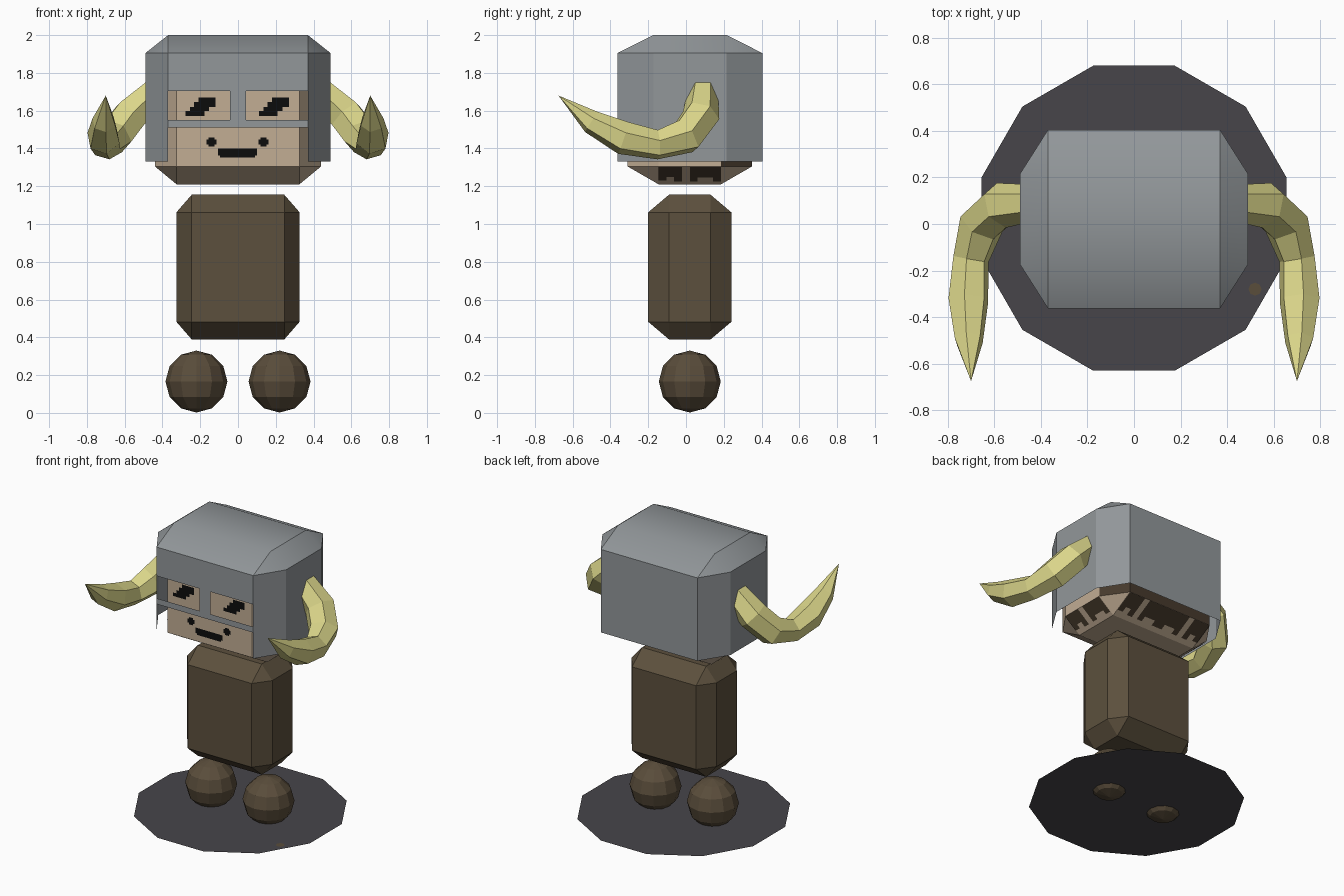
import bpy, bmesh, math
from mathutils import Vector, Matrix

cube = bpy.data.objects.get("Cube")
if cube:
    bpy.data.objects.remove(cube, do_unlink=True)


def material(name, code):
    # sRGB hex code to linear colour
    def lin(c):
        return c / 12.92 if c <= 0.04045 else ((c + 0.055) / 1.055) ** 2.4
    col = [lin(int(code[i:i + 2], 16) / 255) for i in range(0, 6, 2)] + [1.0]
    m = bpy.data.materials.new(name)
    m.use_nodes = True
    m.diffuse_color = col
    m.node_tree.nodes["Principled BSDF"].inputs["Base Color"].default_value = col
    return m


STEEL = material("steel grey", "92979a")
SKIN = material("tan skin", "c2ad94")
CLOTH = material("brown cloth", "5c503d")
BOOT = material("boot brown", "5a4d3b")
HORN = material("pale horn yellow", "dbd68a")
BLACK = material("black", "0c0c0c")
HAIR = material("dark hair", "463a2c")
BASE = material("dark base grey", "47454a")


def finish(name, bm, *mats):
    mesh = bpy.data.meshes.new(name)
    bm.to_mesh(mesh)
    bm.free()
    for m in mats:
        mesh.materials.append(m)
    ob = bpy.data.objects.new(name, mesh)
    bpy.context.collection.objects.link(ob)
    return ob


def chamfered_box(centre, outer, inner):
    # Box with every edge and corner cut: each vertex touches one outer plane
    bm = bmesh.new()
    for sx in (-1, 1):
        for sy in (-1, 1):
            for sz in (-1, 1):
                for axis in range(3):
                    p = [outer[i] if i == axis else inner[i] for i in range(3)]
                    bm.verts.new(Vector(centre) + Vector((p[0] * sx, p[1] * sy, p[2] * sz)))
    bmesh.ops.convex_hull(bm, input=bm.verts[:])
    bmesh.ops.dissolve_limit(bm, angle_limit=0.01, verts=bm.verts[:], edges=bm.edges[:])
    bmesh.ops.recalc_face_normals(bm, faces=bm.faces[:])
    return bm


def plates(name, quads, mat):
    # Loose flat quads, all turned away from the head centre
    bm = bmesh.new()
    for q in quads:
        f = bm.faces.new([bm.verts.new(p) for p in q])
        f.normal_update()
        if f.normal.dot(f.calc_center_median() - Vector((0, 0.02, 1.6))) < 0:
            f.normal_flip()
    return finish(name, bm, mat)


# Round base with a small fleck
bm = bmesh.new()
bmesh.ops.create_circle(bm, cap_ends=True, segments=12, radius=0.678,
                        matrix=Matrix.Translation((0, 0.025, 0.045)) @ Matrix.Rotation(math.pi / 12, 4, 'Z'))
finish("base_disc", bm, BASE)
bm = bmesh.new()
bmesh.ops.create_circle(bm, cap_ends=True, segments=8, radius=0.028,
                        matrix=Matrix.Translation((0.52, -0.28, 0.048)))
finish("base_fleck", bm, BOOT)

# Feet
for side, sx in (("left", 1), ("right", -1)):
    bm = bmesh.new()
    bmesh.ops.create_uvsphere(bm, u_segments=12, v_segments=6, radius=0.164,
                              matrix=Matrix.Translation((sx * 0.22, 0.02, 0.166)))
    finish(side + "_foot", bm, BOOT)

# Body
finish("body", chamfered_box((0, 0.02, 0.772), (0.326, 0.22, 0.383), (0.245, 0.11, 0.29)), CLOTH)

# Head: skin, with hair colour on the upright walls behind the cheeks
bm = chamfered_box((0, 0.02, 1.585), (0.44, 0.33, 0.375), (0.325, 0.165, 0.28))
for f in bm.faces:
    c = f.calc_center_median()
    if abs(f.normal.z) < 0.1 and c.y > 0.1:
        f.material_index = 1
finish("head", bm, SKIN, HAIR)

# Hair fringe: ragged locks hanging down the lower slopes of the head


def fringe(name, start, end, depths, edge):
    quads = []
    step = (end - start) / len(depths)
    for i, d in enumerate(depths):
        if d:
            a, b = start + i * step, start + (i + 1) * step
            quads.append([edge(a, 0), edge(b, 0), edge(b, d), edge(a, d)])
    plates(name, quads, HAIR)


locks = [0.75, 0.55, 0.8, 0, 0.8, 0.6, 0.6, 0.8]
for side, sx in (("left", 1), ("right", -1)):
    fringe(side + "_hair", -0.145, 0.185, locks,
           lambda u, t: (sx * (0.443 - 0.115 * t), u, 1.302 - 0.095 * t))
fringe("back_hair", -0.325, 0.325, locks + locks[::-1],
       lambda u, t: (u, 0.352 - 0.165 * t, 1.302 - 0.095 * t))

# Face details


def pixels(name, rects):
    y = -0.314
    plates(name, [[(a, y, c), (b, y, c), (b, y, d), (a, y, d)] for a, b, c, d in rects], BLACK)


for side, dx in (("left", 0), ("right", -0.388)):
    pixels(side + "_eye", [(a + dx, b + dx, c, d) for a, b, c, d in (
        (0.18, 0.27, 1.645, 1.67), (0.155, 0.27, 1.62, 1.645),
        (0.135, 0.235, 1.597, 1.62), (0.11, 0.21, 1.573, 1.597))])
pixels("mouth", [(-0.105, 0.1, 1.362, 1.4), (-0.095, 0.09, 1.352, 1.362)])
pixels("mouth_corners", [r for x in (-0.14, 0.135)
                         for r in ((x - 0.026, x + 0.026, 1.42, 1.448),
                                   (x - 0.015, x + 0.015, 1.409, 1.459))])

# Helmet: open shell with eye holes and an open mouth area cut in the front
bm = chamfered_box((0, 0.021, 1.6175), (0.49, 0.383, 0.3825), (0.37, 0.194, 0.2875))
bmesh.ops.delete(bm, geom=[f for f in bm.faces if min(v.co.z for v in f.verts) < 1.3],
                 context='FACES')


def front_faces():
    return [f for f in bm.faces if f.normal.y < -0.99]


for co, no in [((0, 0, z), (0, 0, 1)) for z in (1.51, 1.55, 1.705)] + \
              [((x, 0, 0), (1, 0, 0)) for x in (-0.043, 0.043)]:
    faces = front_faces()
    geom = set(faces)
    for f in faces:
        geom.update(f.edges)
        geom.update(f.verts)
    bmesh.ops.bisect_plane(bm, geom=list(geom), plane_co=co, plane_no=no)
    bm.normal_update()
holes = []
for f in front_faces():
    c = f.calc_center_median()
    if c.z < 1.51 or (1.55 < c.z < 1.705 and abs(c.x) > 0.05):
        holes.append(f)
bmesh.ops.delete(bm, geom=holes, context='FACES')
helmet = finish("helmet", bm, STEEL)
bpy.ops.object.select_all(action='DESELECT')
helmet.select_set(True)
bpy.context.view_layer.objects.active = helmet
bpy.ops.object.shade_smooth_by_angle(angle=math.radians(30))

# Horns: tapered six-sided tubes sweeping out, forward and up to a point
PATH = [(0.44, 0.09, 1.70, 0.08), (0.57, 0.08, 1.575, 0.1), (0.655, 0.0, 1.465, 0.1),
        (0.70, -0.15, 1.42, 0.08), (0.712, -0.33, 1.455, 0.09), (0.71, -0.5, 1.54, 0.064)]
TIP = Vector((0.70, -0.675, 1.68))
for side, sx in (("left", 1), ("right", -1)):
    bm = bmesh.new()
    pts = [Vector(p[:3]) for p in PATH] + [TIP]
    rings = []
    ref = Vector((0, 1, 0))
    for i, p in enumerate(PATH):
        tangent = (pts[i + 1] - pts[max(i - 1, 0)]).normalized()
        u = (ref - tangent * ref.dot(tangent)).normalized()
        v = tangent.cross(u)
        ref = u
        ring = []
        for k in range(6):
            a = math.tau * k / 6
            q = pts[i] + (u * math.cos(a) + v * math.sin(a)) * p[3]
            ring.append(bm.verts.new((q.x * sx, q.y, q.z)))
        rings.append(ring)
    tip = bm.verts.new((TIP.x * sx, TIP.y, TIP.z))
    bm.faces.new(rings[0])
    for k in range(6):
        n = (k + 1) % 6
        for r, s in zip(rings, rings[1:]):
            bm.faces.new((r[k], r[n], s[n], s[k]))
        bm.faces.new((rings[-1][k], rings[-1][n], tip))
    bmesh.ops.recalc_face_normals(bm, faces=bm.faces[:])
    finish(side + "_horn", bm, HORN)
